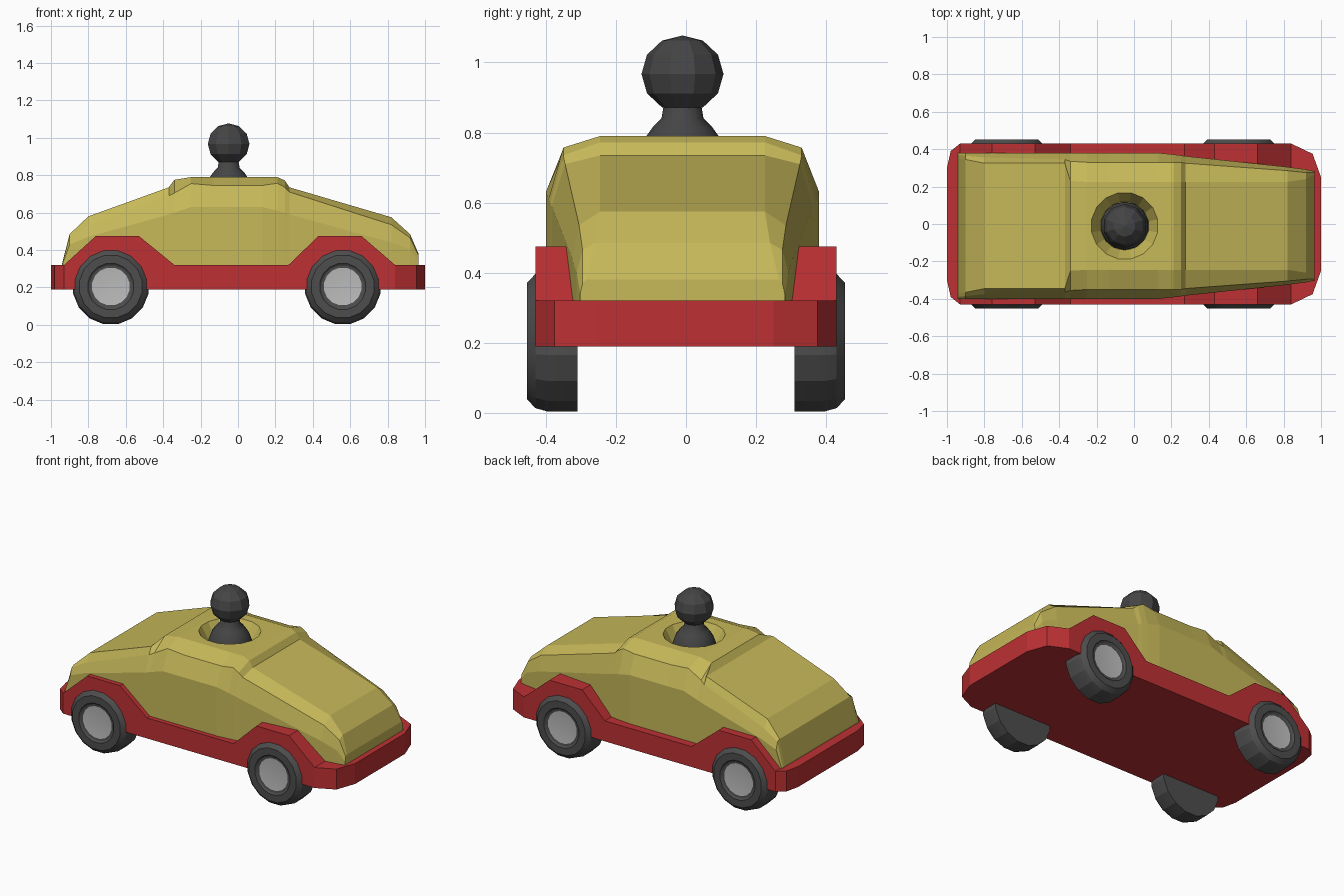
import bpy, bmesh, math
from mathutils import Matrix

cube = bpy.data.objects.get("Cube")
if cube:
    bpy.data.objects.remove(cube)


def material(name, rgb):
    mat = bpy.data.materials.new(name)
    mat.use_nodes = True
    mat.diffuse_color = (*rgb, 1)
    for node in mat.node_tree.nodes:
        if node.type == "BSDF_PRINCIPLED":
            node.inputs["Base Color"].default_value = (*rgb, 1)
    return mat


yellow = material("mustard yellow", (0.57, 0.48, 0.1))
red = material("red", (0.51, 0.03, 0.033))
rubber = material("dark grey", (0.075, 0.075, 0.075))
figure = material("charcoal", (0.06, 0.06, 0.062))
silver = material("light grey", (0.5, 0.5, 0.5))


def finish(bm, name, mats):
    bmesh.ops.remove_doubles(bm, verts=bm.verts, dist=0.0005)
    bmesh.ops.recalc_face_normals(bm, faces=bm.faces)
    mesh = bpy.data.meshes.new(name)
    bm.to_mesh(mesh)
    bm.free()
    for mat in mats:
        mesh.materials.append(mat)
    obj = bpy.data.objects.new(name, mesh)
    bpy.context.collection.objects.link(obj)
    return obj


def loft(bm, rings, caps=True):
    """Skin closed rings of equal length."""
    loops = [[bm.verts.new(p) for p in ring] for ring in rings]
    for a, b in zip(loops, loops[1:]):
        for i in range(len(a)):
            j = (i + 1) % len(a)
            bm.faces.new((a[i], a[j], b[j], b[i]))
    if caps:
        bm.faces.new(loops[0])
        bm.faces.new(loops[-1])


def lathe(bm, profile, sides, matrix):
    """Revolve (radius, height) points around the local z axis."""
    rings = []
    for r, h in profile:
        angles = [math.tau * (i + 0.5) / sides for i in range(sides)]
        rings.append([matrix @ Matrix.Translation((r * math.cos(a), r * math.sin(a), h)).to_translation()
                      for a in angles])
    loft(bm, rings)


def smooth(obj, degrees):
    bpy.ops.object.select_all(action="DESELECT")
    obj.select_set(True)
    bpy.context.view_layer.objects.active = obj
    bpy.ops.object.shade_smooth_by_angle(angle=math.radians(degrees))


# Chassis plate with clipped corners
half = [(-1, 0.3), (-0.98, 0.39), (-0.93, 0.43), (0.84, 0.43), (0.955, 0.375), (1, 0.25)]
outline = half + [(x, -y) for x, y in reversed(half)]
bm = bmesh.new()
loft(bm, [[(x, y, z) for x, y in outline] for z in (0.19, 0.32)])
finish(bm, "chassis", [red])

# Raised fenders over each wheel
rear = [(-0.93, 0.32), (-0.76, 0.475), (-0.53, 0.475), (-0.34, 0.32)]
front = [(0.27, 0.32), (0.43, 0.475), (0.66, 0.475), (0.84, 0.32)]
for name, top in (("rear", rear), ("front", front)):
    for side, label in ((1, "left"), (-1, "right")):
        prof = [(top[0][0], 0.25)] + top + [(top[-1][0], 0.25)]
        bm = bmesh.new()
        loft(bm, [[(x, side * y, z) for x, z in prof] for y in (0.28, 0.43)])
        finish(bm, f"{name}_{label}_fender", [red])

# Body shell: x, then half width and height of roof edge, shoulder and belt
OFFSET = -0.01
stations = [
    (-0.94, 0.36, 0.33, 0.38, 0.325, 0.39, 0.32),
    (-0.9, 0.355, 0.485, 0.375, 0.475, 0.39, 0.43),
    (-0.8, 0.335, 0.58, 0.365, 0.53, 0.39, 0.47),
    (-0.37, 0.335, 0.735, 0.355, 0.69, 0.39, 0.59),
    (-0.34, 0.24, 0.775, 0.345, 0.705, 0.39, 0.6),
    (-0.25, 0.235, 0.79, 0.34, 0.755, 0.39, 0.63),
    (-0.13, 0.235, 0.79, 0.34, 0.745, 0.39, 0.63),
    (0.13, 0.235, 0.79, 0.34, 0.745, 0.39, 0.63),
    (0.21, 0.235, 0.79, 0.34, 0.757, 0.382, 0.61),
    (0.25, 0.235, 0.772, 0.34, 0.735, 0.377, 0.6),
    (0.275, 0.235, 0.735, 0.335, 0.71, 0.373, 0.59),
    (0.82, 0.235, 0.575, 0.295, 0.535, 0.315, 0.44),
    (0.92, 0.25, 0.485, 0.285, 0.465, 0.302, 0.4),
    (0.965, 0.275, 0.38, 0.285, 0.37, 0.292, 0.34),
]
rings = []
for x, rw, rz, sw, sz, bw, bz in stations:
    section = [(bw, 0.25), (bw, bz), (sw, sz), (rw, rz)]
    section += [(-w, z) for w, z in reversed(section)]
    rings.append([(x, w + OFFSET, z) for w, z in section])
bm = bmesh.new()
loft(bm, rings)
body = finish(bm, "body_shell", [yellow])

# Conical cockpit opening cut into the roof
seat = Matrix.Translation((-0.05, OFFSET, 0))
bm = bmesh.new()
lathe(bm, [(0.13, 0.7), (0.18, 0.79), (0.18, 0.9)], 16, seat)
cutter = finish(bm, "cockpit_cutter", [yellow])
cutter.hide_render = True
cut = body.modifiers.new("cockpit", "BOOLEAN")
cut.operation = "DIFFERENCE"
cut.solver = "EXACT"
cut.object = cutter
bpy.context.view_layer.objects.active = body
bpy.ops.object.modifier_apply(modifier=cut.name)
bpy.data.objects.remove(cutter)

# Driver: rounded shoulders and a faceted head
bm = bmesh.new()
lathe(bm, [(0.13, 0.69), (0.128, 0.73), (0.11, 0.78), (0.085, 0.815), (0.06, 0.84), (0.05, 0.9)], 14, seat)
smooth(finish(bm, "driver_shoulders", [figure]), 40)
bm = bmesh.new()
bmesh.ops.create_uvsphere(bm, u_segments=10, v_segments=6, radius=0.117,
                          matrix=Matrix.Translation((-0.05, OFFSET, 0.967)) @ Matrix.Diagonal((1, 1, 0.94, 1)))
finish(bm, "driver_head", [figure])

# Wheels: rounded tyre with a recessed hub disc
tyre = [(0.205, 0.31), (0.205, 0.395), (0.195, 0.43), (0.17, 0.453), (0.125, 0.453), (0.115, 0.445), (0.102, 0.443)]
for x, name in ((-0.68, "rear"), (0.56, "front")):
    for side, label in ((1, "left"), (-1, "right")):
        place = Matrix.Translation((x, 0, 0.205)) @ Matrix.Rotation(-side * math.pi / 2, 4, "X")
        bm = bmesh.new()
        lathe(bm, tyre, 16, place)
        # The outward cap is the hub
        hub = max(bm.faces, key=lambda f: (len(f.verts) > 4, abs(f.calc_center_median().y)))
        hub.material_index = 1
        smooth(finish(bm, f"{name}_{label}_wheel", [rubber, silver]), 20)
